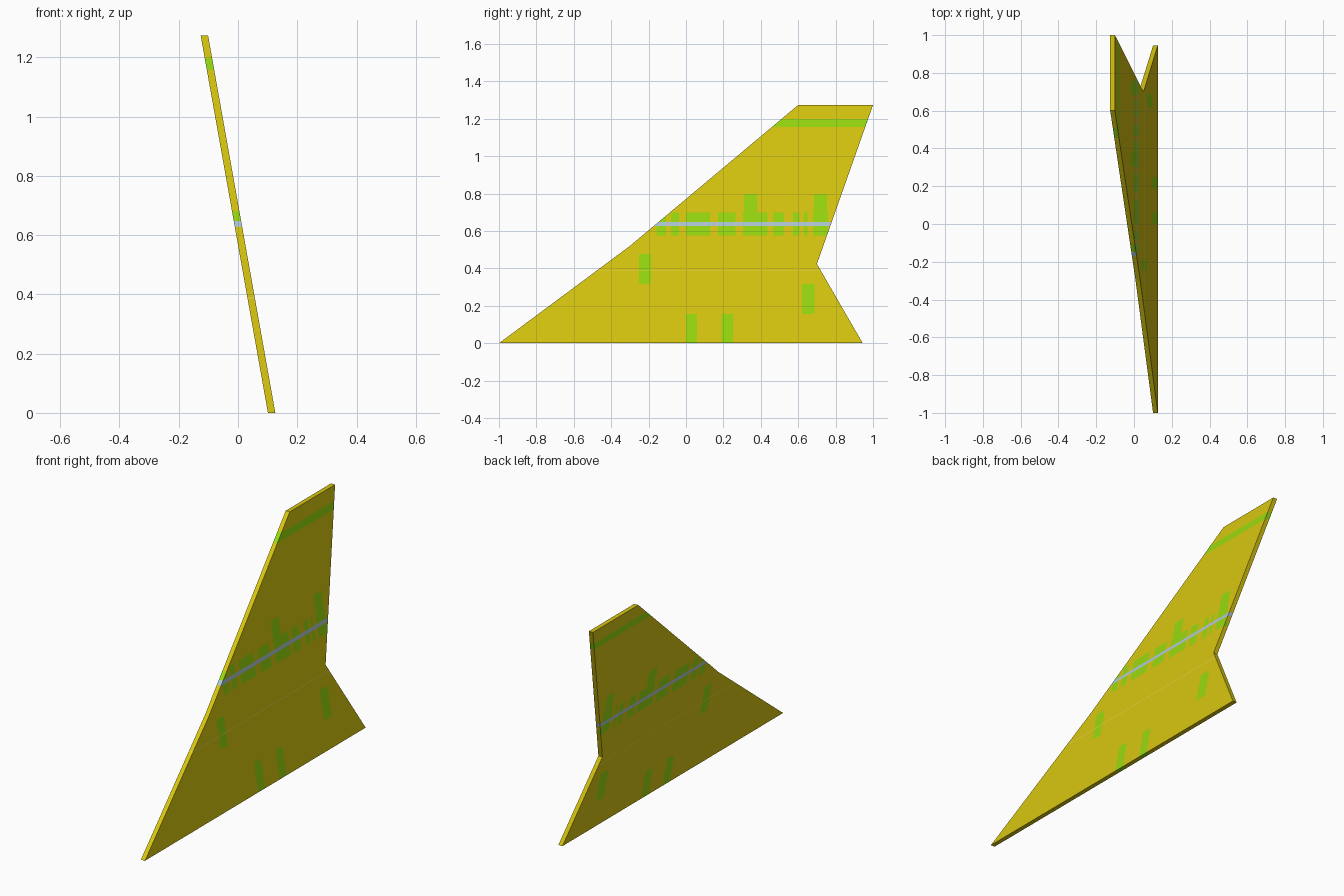
import bpy, bmesh
from mathutils import Vector

cube = bpy.data.objects.get("Cube")
if cube:
    bpy.data.objects.remove(cube, do_unlink=True)


def make_material(name, rgb):
    mat = bpy.data.materials.new(name)
    mat.use_nodes = True
    color = (*rgb, 1)
    mat.diffuse_color = color
    mat.node_tree.nodes["Principled BSDF"].inputs["Base Color"].default_value = color
    return mat


YELLOW, GREEN, BLUE, CREAM = range(4)
materials = [
    make_material("yellow paint", (0.68, 0.56, 0.005)),
    make_material("green paint", (0.31, 0.69, 0.005)),
    make_material("pale blue stripe", (0.43, 0.58, 0.66)),
    make_material("light yellow line", (0.76, 0.64, 0.06)),
]

# Side outline of the fin (y, z)
HEIGHT = 1.274
outline = [(-1, 0), (0.945, 0), (0.70, 0.424), (1, HEIGHT), (0.6, HEIGHT), (-0.30, 0.52)]
HALF_THICK = 0.0125
LEAN = 0.1135

# Painted rectangles: y range, z range, colour; earlier ones lie on top
patches = [(-0.5, 1, 0.628, 0.648, BLUE),
           (-1, 1, 0.385, 0.390, CREAM),
           (-1, 1, 1.157, 1.198, GREEN)]
camo_row = [(-0.157, -0.107), (-0.08, -0.037), (0, 0.128), (0.17, 0.265), (0.305, 0.437),
            (0.465, 0.525), (0.572, 0.608), (0.63, 0.65), (0.68, 0.76)]
patches += [(a, b, 0.575, 0.70, GREEN) for a, b in camo_row]
patches += [(a, a + 0.07, 0.70, 0.798, GREEN) for a in (0.31, 0.685)]
patches += [(a, a + 0.06, 0, 0.157, GREEN) for a in (0, 0.19)]
patches += [(-0.25, -0.187, 0.318, 0.477, GREEN), (0.62, 0.688, 0.157, 0.318, GREEN)]

# Leaning slab extruded sideways from the outline
bm = bmesh.new()
base = bm.faces.new([bm.verts.new((LEAN * (1 - 2 * z / HEIGHT) - HALF_THICK, y, z))
                     for y, z in outline])
extruded = bmesh.ops.extrude_face_region(bm, geom=[base], use_keep_orig=True)
bmesh.ops.translate(bm, vec=(2 * HALF_THICK, 0, 0),
                    verts=[g for g in extruded["geom"] if isinstance(g, bmesh.types.BMVert)])
bmesh.ops.recalc_face_normals(bm, faces=bm.faces)


# Split the slab along the borders of the painted areas
def split(axis, values):
    for value in sorted(set(values)):
        bmesh.ops.bisect_plane(bm, geom=bm.verts[:] + bm.edges[:] + bm.faces[:], dist=1e-5,
                               plane_co=Vector(axis) * value, plane_no=axis)


split((0, 0, 1), [v for p in patches for v in p[2:4] if 0 < v < HEIGHT])
split((0, 1, 0), [v for p in patches for v in p[:2] if abs(v) < 0.9])

# Paint the faces inside each rectangle, leaving the flat top and bottom plain
for face in bm.faces:
    c = face.calc_center_median()
    face.material_index = next((col for y0, y1, z0, z1, col in patches
                                if y0 < c.y < y1 and z0 <= c.z < z1), YELLOW)

mesh = bpy.data.meshes.new("tail_fin")
bm.to_mesh(mesh)
bm.free()
for mat in materials:
    mesh.materials.append(mat)
fin = bpy.data.objects.new("tail_fin", mesh)
bpy.context.collection.objects.link(fin)
